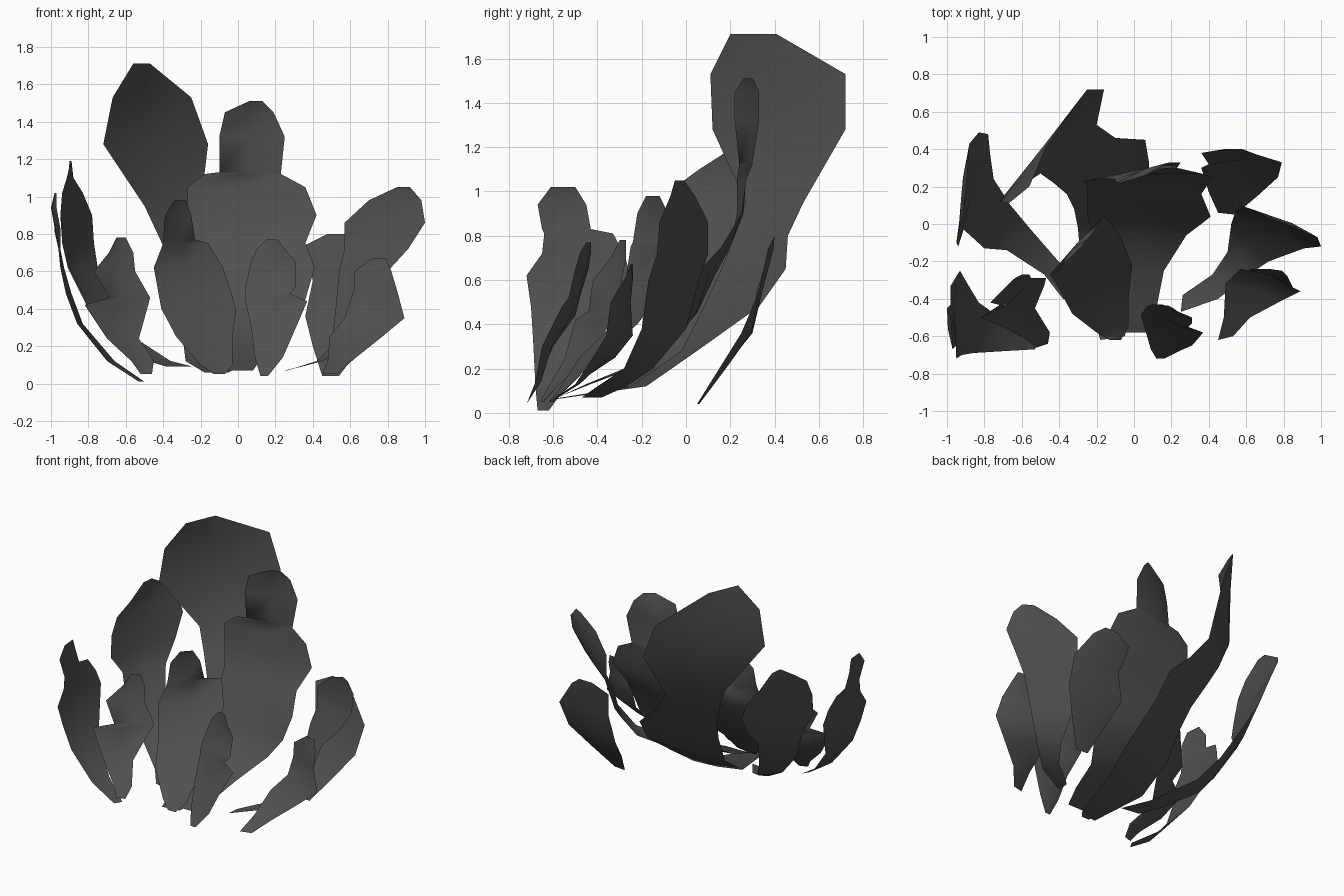
import bpy
from mathutils import Vector

# Dark grey leaf material
mat = bpy.data.materials.new("dark_leaf")
mat.diffuse_color = (0.08, 0.08, 0.08, 1)


def leaf(name, rows, cup=0.02):
    """Thin lobed pad: each row is (z, x_left, x_right, y_left, y_right), base to tip."""
    verts, faces = [], []
    for i, (z, xl, xr, yl, yr) in enumerate(rows):
        a, b = Vector((xl, yl, z)), Vector((xr, yr, z))
        mid = (a + b) / 2
        out = Vector((b.y - a.y, a.x - b.x, 0)).normalized()
        if out.dot(Vector((mid.x, mid.y + 0.8, 0))) < 0:
            out.negate()
        end = i in (0, len(rows) - 1)
        verts += [a, mid + out * (0 if end else cup), b]
        if i:
            k = 3 * i
            for j in (0, 1):
                faces.append((k - 3 + j, k - 2 + j, k + 1 + j, k + j))
    mesh = bpy.data.meshes.new(name)
    mesh.from_pydata(verts, [], faces)
    mesh.shade_smooth()
    mesh.materials.append(mat)
    ob = bpy.data.objects.new(name, mesh)
    bpy.context.collection.objects.link(ob)


# Tall leaves at the back
leaf("tall_back_leaf", [
    (.06, -.18, -.05, -.62, -.60), (.12, -.28, .06, -.25, -.18),
    (.28, -.30, .08, -.02, .05), (.48, -.32, .08, .08, .33),
    (.65, -.36, .06, .16, .45), (.80, -.43, -.10, .22, .46),
    (.95, -.50, -.20, .27, .53), (1.28, -.72, -.16, .12, .72),
    (1.53, -.67, -.25, .11, .72), (1.71, -.56, -.47, .20, .41)])
leaf("centre_leaf", [
    (.07, -.10, .08, -.58, -.58), (.13, -.15, .12, -.45, -.45),
    (.20, -.20, .16, -.28, -.25), (.33, -.22, .28, -.06, -.06),
    (.45, -.25, .36, .05, .00), (.62, -.25, .41, .13, .04),
    (.75, -.25, .36, .20, .16), (.90, -.27, .42, .23, .25),
    (1.05, -.27, .36, .23, .27), (1.12, -.18, .23, .24, .30),
    (1.13, -.10, .23, .24, .30), (1.32, -.10, .25, .22, .33),
    (1.45, -.07, .19, .22, .33), (1.51, .06, .13, .26, .30)])

# Leaves at the front
leaf("front_left_leaf", [
    (.05, -.13, -.07, -.62, -.62), (.10, -.20, -.03, -.58, -.55),
    (.25, -.33, -.03, -.48, -.40), (.40, -.41, -.01, -.33, -.22),
    (.62, -.45, -.08, -.27, -.05), (.75, -.40, -.16, -.25, .04),
    (.77, -.40, -.23, -.24, -.06), (.90, -.39, -.25, -.22, -.08),
    (.98, -.34, -.28, -.18, -.12)])
leaf("front_small_leaf", [
    (.04, .12, .16, -.72, -.72), (.14, .09, .24, -.67, -.68),
    (.30, .07, .31, -.60, -.65), (.44, .04, .37, -.50, -.58),
    (.48, .04, .28, -.49, -.56), (.52, .04, .31, -.48, -.53),
    (.65, .07, .31, -.44, -.50), (.72, .10, .25, -.43, -.48),
    (.77, .15, .21, -.43, -.45)])

# Leaves on the right
leaf("right_long_leaf", [
    (.07, .26, .25, -.38, -.47), (.12, .42, .45, -.27, -.40),
    (.20, .50, .60, -.15, -.28), (.38, .52, .72, .00, -.20),
    (.60, .54, .80, .06, -.17), (.72, .57, .91, .10, -.13),
    (.86, .57, 1.0, .10, -.12), (.98, .70, .98, .04, -.07),
    (1.05, .85, .92, -.01, -.05)])
leaf("right_back_leaf", [
    (.04, .45, .54, .06, .05), (.20, .40, .66, .17, .15),
    (.36, .36, .77, .30, .25), (.55, .40, .79, .32, .33),
    (.74, .36, .66, .38, .37), (.80, .48, .58, .40, .40)])
leaf("right_front_leaf", [
    (.05, .45, .53, -.62, -.60), (.13, .48, .62, -.50, -.50),
    (.25, .49, .77, -.32, -.42), (.35, .57, .89, -.24, -.36),
    (.50, .62, .85, -.25, -.34), (.60, .62, .82, -.24, -.28),
    (.67, .72, .79, -.24, -.25)])

# Leaves on the left
leaf("left_inner_leaf", [
    (.05, -.52, -.46, -.66, -.64), (.12, -.57, -.45, -.62, -.58),
    (.24, -.70, -.53, -.55, -.45), (.42, -.82, -.48, -.50, -.33),
    (.46, -.69, -.47, -.44, -.29), (.60, -.77, -.55, -.42, -.29),
    (.70, -.69, -.56, -.34, -.27), (.78, -.65, -.60, -.30, -.27)])
leaf("left_outer_leaf", [
    (.01, -.53, -.50, -.67, -.62), (.12, -.70, -.66, -.68, -.54),
    (.32, -.86, -.83, -.69, -.42), (.48, -.92, -.89, -.70, -.32),
    (.62, -.95, -.93, -.72, -.25), (.72, -.95, -.95, -.65, -.28),
    (.81, -.95, -.98, -.64, -.33), (.83, -.95, -.98, -.65, -.43),
    (.94, -.97, -1.0, -.67, -.45), (1.02, -.97, -.98, -.61, -.50)], cup=0.01)
leaf("left_back_leaf", [
    (.09, -.38, -.24, -.40, -.42), (.12, -.48, -.36, -.27, -.25),
    (.25, -.68, -.56, -.14, -.02), (.40, -.80, -.66, -.13, .10),
    (.62, -.91, -.75, -.03, .24), (.75, -.94, -.77, -.12, .38),
    (.90, -.95, -.78, -.10, .48), (1.02, -.94, -.83, -.05, .49),
    (1.10, -.91, -.88, .06, .43), (1.19, -.90, -.89, .20, .28)])
